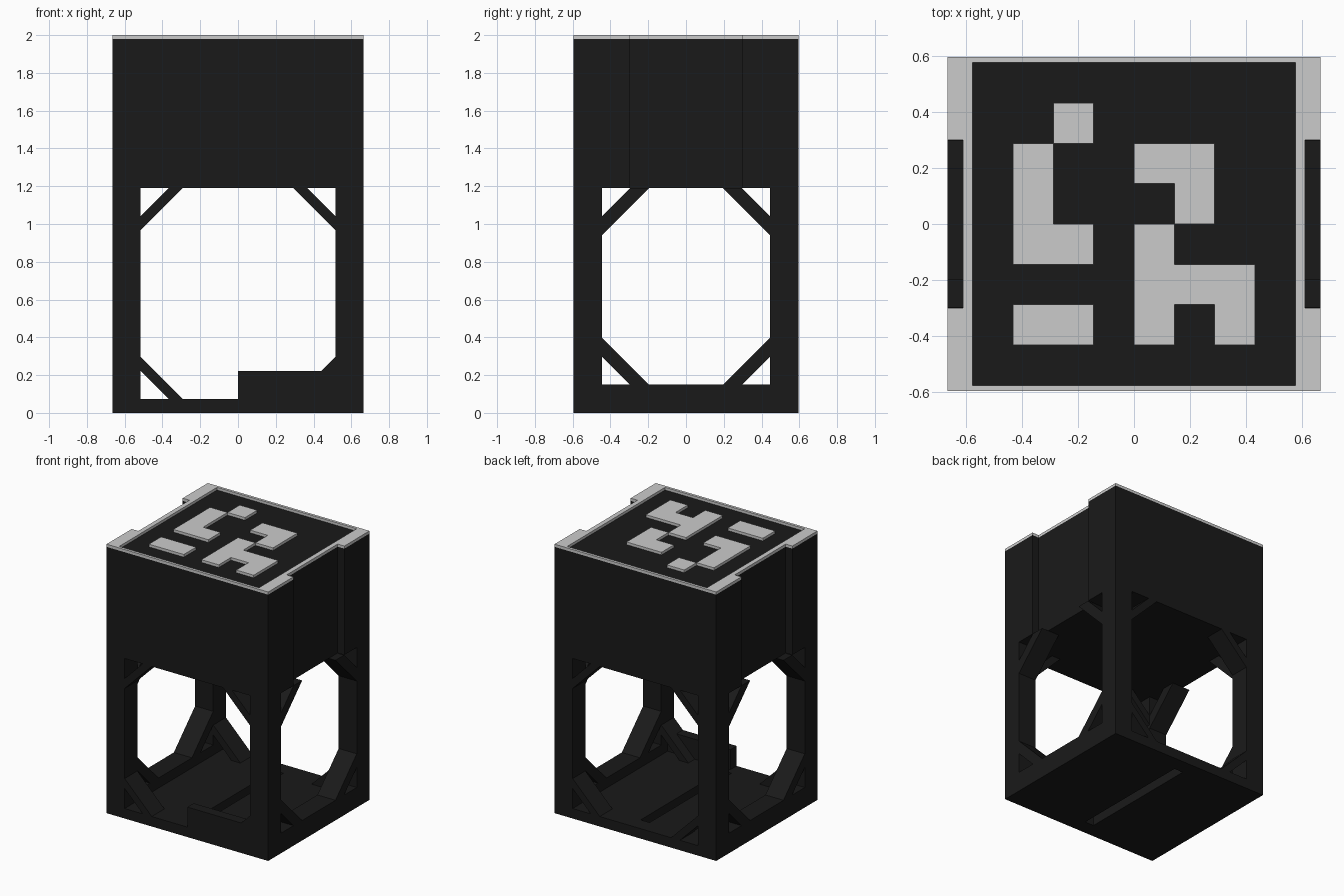
import bpy, bmesh
from mathutils import Vector

if "Cube" in bpy.data.objects:
    bpy.data.objects.remove(bpy.data.objects["Cube"])

W, D, COL = 0.665, 0.595, 0.149      # half width, half depth, column size
PLATE, RAIL, BLOCK = 0.074, 0.149, 1.19
INNER, SEAT = 0.575, 1.98            # marker half size, marker floor height

black = bpy.data.materials.new("black_plastic")
black.diffuse_color = (0.01, 0.01, 0.01, 1)
black.use_nodes = True
black.node_tree.nodes["Principled BSDF"].inputs["Base Color"].default_value = black.diffuse_color


def prism(name, pts, extrude, mat=black):
    """Extrude a flat outline of 3D points along a vector."""
    bm = bmesh.new()
    face = bm.faces.new([bm.verts.new(p) for p in pts])
    res = bmesh.ops.extrude_face_region(bm, geom=[face])
    verts = [v for v in res["geom"] if isinstance(v, bmesh.types.BMVert)]
    bmesh.ops.translate(bm, verts=verts, vec=Vector(extrude))
    bmesh.ops.recalc_face_normals(bm, faces=bm.faces)
    me = bpy.data.meshes.new(name)
    bm.to_mesh(me)
    bm.free()
    ob = bpy.data.objects.new(name, me)
    bpy.context.collection.objects.link(ob)
    if mat:
        me.materials.append(mat)
    return ob


def box(name, lo, hi, mat=black):
    (a, b, c), (d, e, f) = lo, hi
    return prism(name, [(a, b, c), (d, b, c), (d, e, c), (a, e, c)], (0, 0, f - c), mat)


def mirror(ob, x=True, y=True):
    m = ob.modifiers.new("mirror", "MIRROR")
    m.use_axis = (x, y, False)
    return ob


# base plate with a narrow slot along its middle
base = box("base_plate", (-W, -D, 0), (W, D, PLATE))
slot = box("slot_cutter", (-0.037, -0.48, -0.1), (0.037, 0.48, 0.2))
slot.hide_render = True
slot.hide_set(True)
cut = base.modifiers.new("slot", "BOOLEAN")
cut.operation, cut.object, cut.solver = "DIFFERENCE", slot, "EXACT"

# side rails, front half-panel and corner columns
cx, cy = W - COL, D - COL
mirror(box("side_rail", (cx, -cy, PLATE), (W, cy, RAIL)), y=False)
box("front_panel", (0, -D, PLATE), (cx, -D + PLATE, 0.223))
mirror(box("corner_column", (cx, cy, PLATE), (W, D, BLOCK)))

# diagonal braces in the corners of each opening
for label, z, s in (("lower", 1, 1), ("upper", BLOCK, -1)):
    z0 = PLATE if s > 0 else BLOCK
    pts = [(cx, D, z0 + s * 0.149), (cx, D, z0 + s * 0.223),
           (cx - 0.223, D, z0), (cx - 0.149, D, z0)]
    mirror(prism(label + "_front_back_brace", pts, (0, -COL, 0)))
    z0 = RAIL if s > 0 else BLOCK
    pts = [(W, cy, z0 + s * 0.149), (W, cy, z0 + s * 0.25),
           (W, cy - 0.25, z0), (W, cy - 0.149, z0)]
    mirror(prism(label + "_side_brace", pts, (-COL, 0, 0)))

# upper block with a shallow channel down each side
half = [(W, -D), (W, -0.3), (0.61, -0.3), (0.61, 0.3), (W, 0.3), (W, D)]
outline = half + [(-x, y) for x, y in reversed(half)]
prism("upper_block", [(x, y, BLOCK) for x, y in outline], (0, 0, SEAT - BLOCK))

# grey rim around the recessed marker
rim = [(0, -D)] + half + [(0, D), (0, INNER), (INNER, INNER), (INNER, -INNER), (0, -INNER)]
mirror(prism("top_rim", [(x, y, SEAT) for x, y in rim], (0, 0, 2 - SEAT), None), y=False)

# raised tiles on an eight by eight grid
cell = INNER / 4
rows = {1: (2,), 2: (1, 4, 5), 3: (1, 5), 4: (1, 2, 4), 5: (4, 5, 6), 6: (1, 2, 4, 6)}
for r, cols in rows.items():
    for c in cols:
        x, y = -INNER + c * cell, INNER - r * cell
        box(f"marker_tile_{r}_{c}", (x, y - cell, SEAT), (x + cell, y, 2), None)
